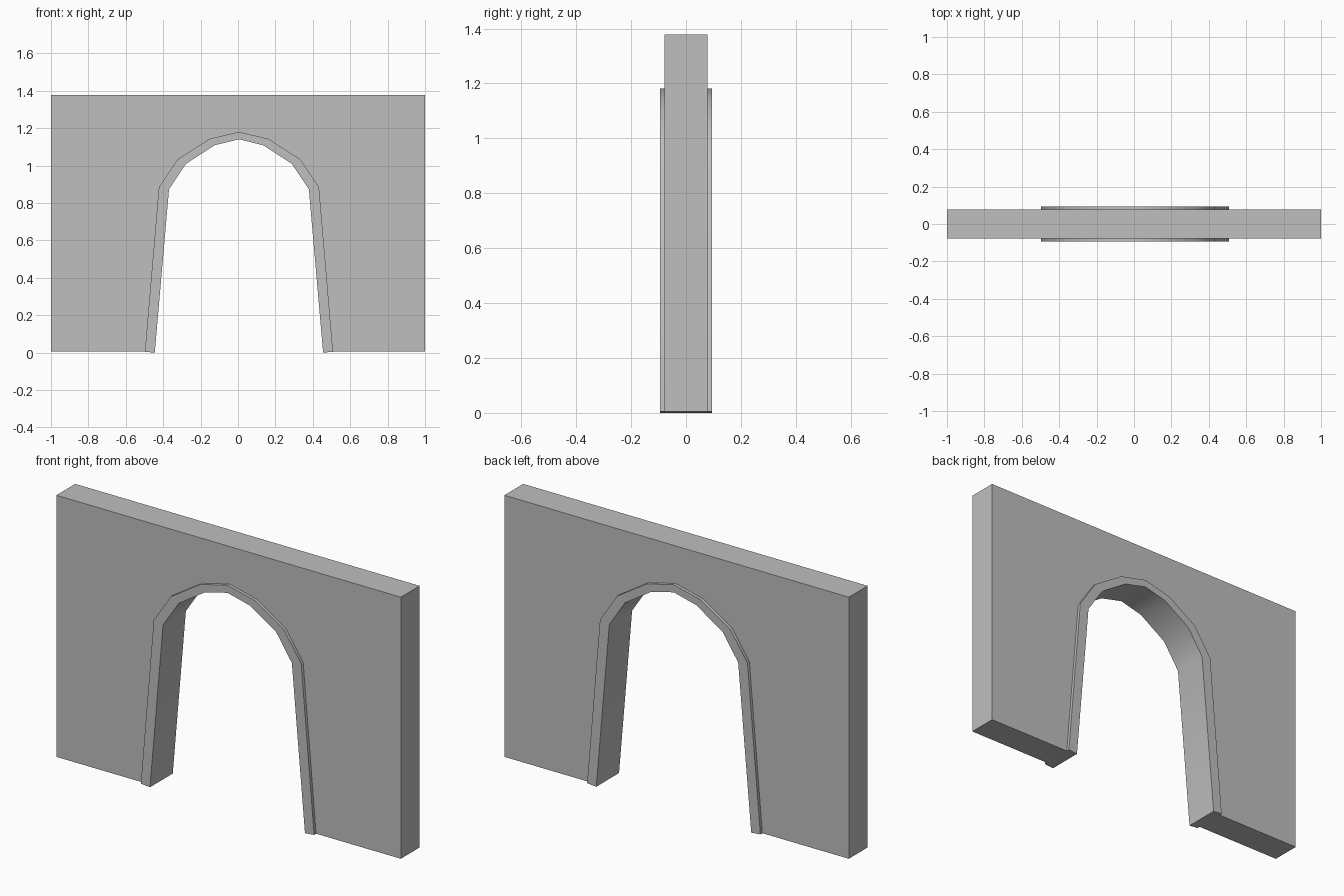
import bpy
import bmesh
import math

if "Cube" in bpy.data.objects:
    bpy.data.objects.remove(bpy.data.objects["Cube"], do_unlink=True)

BASE, TOP = 0.005, 1.378
ARCH_X = 0.005          # the opening sits slightly off centre

grey = bpy.data.materials.new("stone grey")
grey.use_nodes = True
colour = (0.52, 0.52, 0.52, 1)
grey.diffuse_color = colour
grey.node_tree.nodes["Principled BSDF"].inputs["Base Color"].default_value = colour


def arch_line(half):
    """Mirror a right-hand half profile (foot to crown) into a full left-to-right line."""
    left = [(ARCH_X - x, z) for x, z in half]
    right = [(ARCH_X + x, z) for x, z in reversed(half[:-1])]
    return left + right


def extrude_profile(name, outline, depth):
    """Solid made from an x-z outline, centred on y = 0."""
    bm = bmesh.new()
    face = bm.faces.new([bm.verts.new((x, -depth / 2, z)) for x, z in outline])
    result = bmesh.ops.extrude_face_region(bm, geom=[face])
    moved = [v for v in result["geom"] if isinstance(v, bmesh.types.BMVert)]
    bmesh.ops.translate(bm, verts=moved, vec=(0, depth, 0))
    bmesh.ops.recalc_face_normals(bm, faces=bm.faces)
    mesh = bpy.data.meshes.new(name)
    bm.to_mesh(mesh)
    bm.free()
    mesh.materials.append(grey)
    obj = bpy.data.objects.new(name, mesh)
    bpy.context.collection.objects.link(obj)
    return obj


# Outer and inner edges of the arch surround, foot to crown
outer = arch_line([(0.503, BASE), (0.428, 0.884), (0.328, 1.034), (0.158, 1.143), (0, 1.181)])
inner = arch_line([(0.450, 0), (0.374, 0.873), (0.283, 1.01), (0.13, 1.109), (0, 1.141)])

# Wall panel with the arched opening left out
extrude_profile("wall", [(-1, BASE)] + outer + [(1, BASE), (1, TOP), (-1, TOP)], 0.156)

# Thin arch surround, standing slightly proud of both wall faces
trim = extrude_profile("arch_surround", outer + inner[::-1], 0.189)
bpy.ops.object.select_all(action="DESELECT")
trim.select_set(True)
bpy.context.view_layer.objects.active = trim
bpy.ops.object.shade_smooth_by_angle(angle=math.radians(35))
